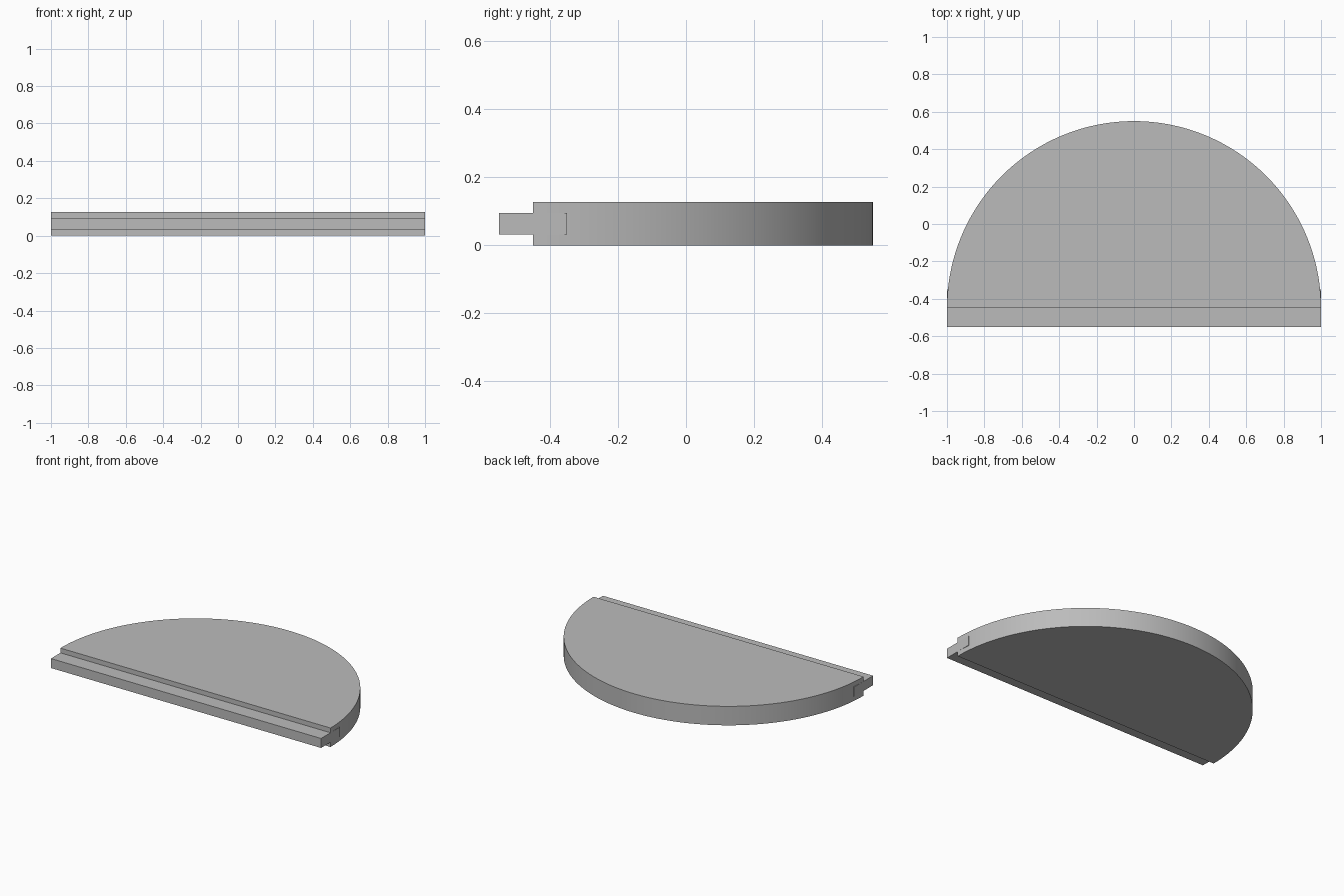
import bpy
import bmesh
import math

cube = bpy.data.objects.get("Cube")
if cube:
    bpy.data.objects.remove(cube, do_unlink=True)

RADIUS, THICK = 1.0, 0.127
FLAT_Y = -0.45
SEGMENTS = 96

grey = bpy.data.materials.new("plain grey")
grey.use_nodes = True
colour = (0.5, 0.5, 0.5, 1)
grey.diffuse_color = colour
grey.node_tree.nodes["Principled BSDF"].inputs["Base Color"].default_value = colour


def extruded(name, outline, z0, z1):
    """Closed solid made by raising a flat outline from z0 to z1."""
    bm = bmesh.new()
    base = bm.faces.new([bm.verts.new((x, y, z0)) for x, y in outline])
    raised = bmesh.ops.extrude_face_region(bm, geom=[base], use_keep_orig=True)
    top = [v for v in raised["geom"] if isinstance(v, bmesh.types.BMVert)]
    bmesh.ops.translate(bm, verts=top, vec=(0, 0, z1 - z0))
    bmesh.ops.recalc_face_normals(bm, faces=bm.faces)
    mesh = bpy.data.meshes.new(name)
    bm.to_mesh(mesh)
    bm.free()
    mesh.materials.append(grey)
    obj = bpy.data.objects.new(name, mesh)
    bpy.context.collection.objects.link(obj)
    return obj


# Half-round plate, flat side to the front
angles = [math.pi * i / SEGMENTS for i in range(SEGMENTS + 1)]
arc = [(RADIUS * math.cos(a), FLAT_Y + RADIUS * math.sin(a)) for a in angles]
plate = extruded("half_round_plate", arc, 0, THICK)
bpy.ops.object.select_all(action="DESELECT")
plate.select_set(True)
bpy.context.view_layer.objects.active = plate
bpy.ops.object.shade_smooth_by_angle(angle=math.radians(30))

# Tongue let into the flat edge, half of it standing out
y0, y1 = FLAT_Y - 0.1, FLAT_Y + 0.1
extruded("edge_tongue", [(-RADIUS, y0), (RADIUS, y0), (RADIUS, y1), (-RADIUS, y1)],
         THICK / 4, THICK * 3 / 4)
